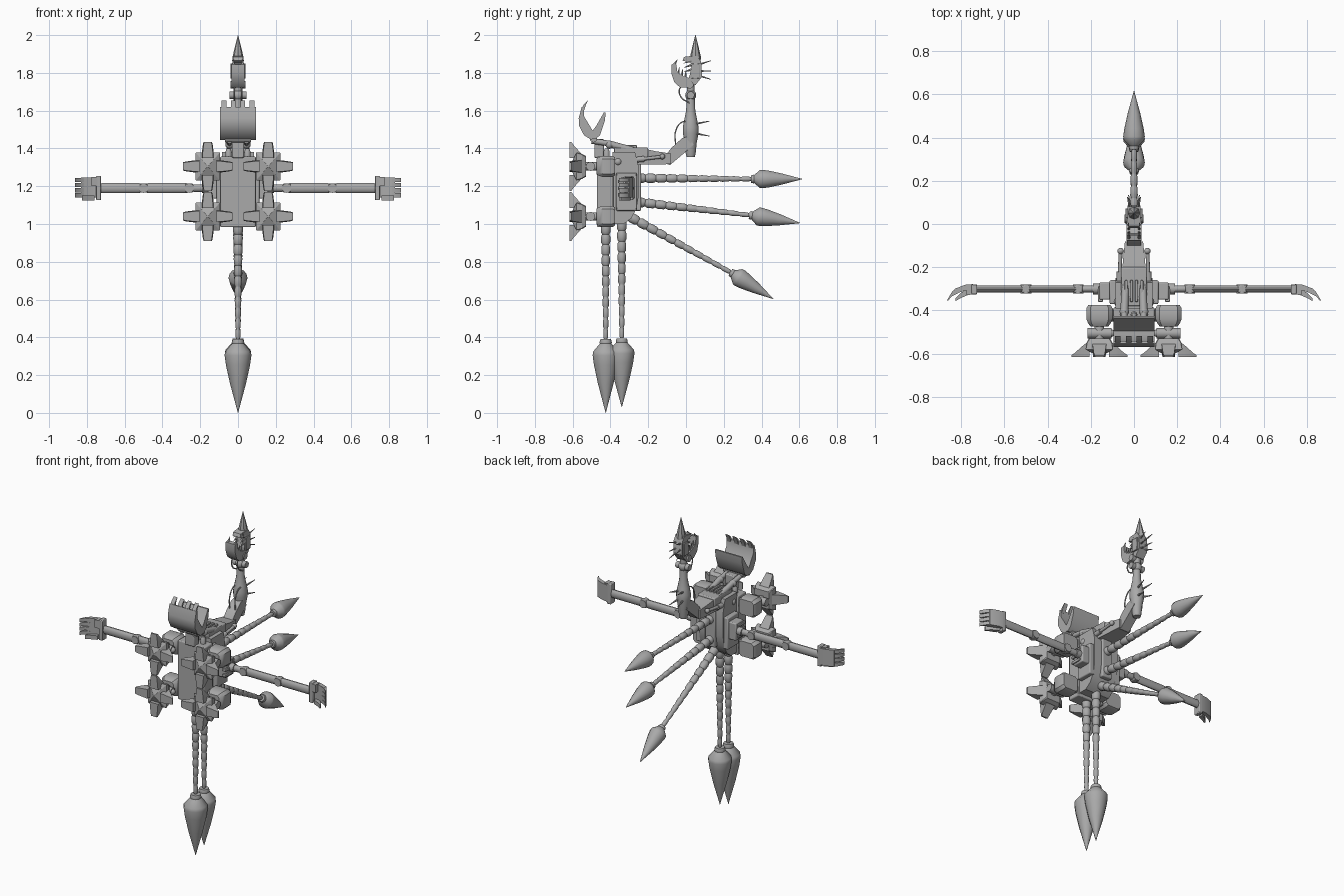
import bpy, math
from mathutils import Vector

steel = bpy.data.materials.new("grey_steel")
steel.diffuse_color = (0.4, 0.4, 0.4, 1)


def loft(name, rings, angle=35):
    """Closed skin over a list of equal-length point rings."""
    n = len(rings[0])
    verts = [tuple(p) for r in rings for p in r]
    faces = []
    for k in range(len(rings) - 1):
        for i in range(n):
            j = (i + 1) % n
            faces.append((k * n + i, k * n + j, (k + 1) * n + j, (k + 1) * n + i))
    faces += [tuple(range(n))[::-1], tuple(range((len(rings) - 1) * n, len(rings) * n))]
    me = bpy.data.meshes.new(name)
    me.from_pydata(verts, [], faces)
    ob = bpy.data.objects.new(name, me)
    bpy.context.collection.objects.link(ob)
    me.materials.append(steel)
    bpy.ops.object.select_all(action='DESELECT')
    ob.select_set(True)
    bpy.context.view_layer.objects.active = ob
    bpy.ops.object.mode_set(mode='EDIT')
    bpy.ops.mesh.select_all(action='SELECT')
    bpy.ops.mesh.normals_make_consistent(inside=False)
    bpy.ops.object.mode_set(mode='OBJECT')
    bpy.ops.object.shade_smooth_by_angle(angle=math.radians(angle))
    return ob


def lathe(name, a, b, profile, sides=14):
    """Profile of (fraction along a-b, radius) spun around the line a-b."""
    a, b = Vector(a), Vector(b)
    q = (b - a).to_track_quat('Z', 'Y')
    rings = []
    for t, r in profile:
        rings.append([a.lerp(b, t) + q @ Vector((r * math.cos(math.tau * i / sides),
                      r * math.sin(math.tau * i / sides), 0)) for i in range(sides)])
    return loft(name, rings)


def rod(name, a, b, r1, r2=None, sides=12):
    return lathe(name, a, b, [(0, r1), (1, r1 if r2 is None else r2)], sides)


def ball(name, c, r):
    c = Vector(c)
    prof = [(0.5 - 0.5 * math.cos(math.pi * k / 8), max(r * math.sin(math.pi * k / 8), 0.0005))
            for k in range(9)]
    return lathe(name, c - Vector((0, 0, r)), c + Vector((0, 0, r)), prof)


def slab(name, x0, x1, outline):
    """A (y, z) outline stretched from x0 to x1."""
    return loft(name, [[(x, y, z) for y, z in outline] for x in (x0, x1)])


def box(name, c, h, bevel=0.006):
    x, y, z = c
    ob = slab(name, x - h[0], x + h[0], [(y - h[1], z - h[2]), (y + h[1], z - h[2]),
                                         (y + h[1], z + h[2]), (y - h[1], z + h[2])])
    if bevel:
        m = ob.modifiers.new("edge", 'BEVEL')
        m.width, m.segments = bevel, 2
    return ob


def cable(name, pts, r=0.004):
    cu = bpy.data.curves.new(name, 'CURVE')
    cu.dimensions, cu.bevel_depth, cu.bevel_resolution = '3D', r, 1
    sp = cu.splines.new('BEZIER')
    sp.bezier_points.add(len(pts) - 1)
    for bp, p in zip(sp.bezier_points, pts):
        bp.co = p
        bp.handle_left_type = bp.handle_right_type = 'AUTO'
    cu.materials.append(steel)
    bpy.context.collection.objects.link(bpy.data.objects.new(name, cu))


# Torso: front plate, core with rounded lower back, spine and base
box("chest_plate", (0, -0.428, 1.17), (0.094, 0.043, 0.187))
slab("torso_core", -0.085, 0.085, [(-0.39, 1.0), (-0.33, 1.0), (-0.29, 1.03), (-0.262, 1.08),
                                   (-0.25, 1.15), (-0.25, 1.30), (-0.27, 1.38), (-0.39, 1.38)])
box("spine_plate", (0, -0.26, 1.2), (0.035, 0.022, 0.13))
box("upper_deck", (0, -0.29, 1.375), (0.06, 0.09, 0.03))
for x in (-0.036, -0.012, 0.012, 0.036):
    box("deck_rib", (x, -0.31, 1.405), (0.007, 0.05, 0.012), 0.003)
for x in (-0.05, 0, 0.05):
    lathe("deck_bolt", (x, -0.42, 1.35), (x, -0.42, 1.40), [(0, 0.016), (0.7, 0.016), (1, 0.009)])

# Tails: tapered beaded chains ending in a spearhead
SPEAR = [(0, 0.4), (0.04, 0.47), (0.06, 0.45), (0.17, 0.97), (0.22, 1.0), (0.35, 0.9),
         (0.6, 0.6), (0.85, 0.23), (1, 0.01)]


def tail(a, b, tip, r, beads=11):
    prof = []
    for k in range(beads):
        s = 0.027 - 0.015 * k / beads
        prof += [(k / beads, s * 0.78), ((k + 0.25) / beads, s), ((k + 0.8) / beads, s * 0.95),
                 ((k + 0.98) / beads, s * 0.72)]
    lathe("tail_chain", a, b, prof)
    lathe("tail_spearhead", b, tip, [(t, w * r) for t, w in SPEAR])


tail((0, -0.425, 1.0), (0, -0.425, 0.39), (0, -0.425, 0.0), 0.071)
tail((0, -0.34, 1.02), (0, -0.34, 0.395), (0, -0.34, 0.03), 0.069)
tail((0, -0.27, 1.243), (0, 0.345, 1.238), (0, 0.617, 1.238), 0.05)
tail((0, -0.27, 1.118), (0, 0.335, 1.047), (0, 0.605, 1.005), 0.05)
tail((0, -0.30, 1.04), (0, 0.235, 0.745), (0, 0.463, 0.603), 0.05)

for s in (-1, 1):
    # Side armour and shoulder
    box("side_panel", (s * 0.095, -0.315, 1.17), (0.018, 0.055, 0.10))
    box("shoulder_block", (s * 0.13, -0.31, 1.19), (0.03, 0.04, 0.055))
    for z in (1.155, 1.19, 1.225):
        box("shoulder_fin", (s * 0.155, -0.325, z), (0.012, 0.035, 0.009), 0.003)
    rod("shoulder_pin", (s * 0.10, -0.30, 1.19), (s * 0.19, -0.30, 1.19), 0.025)

    # Flattened arm pieces with joints
    for x0, x1, w in ((0.17, 0.25, 0.020), (0.26, 0.49, 0.027), (0.51, 0.735, 0.027)):
        rings = [[(s * x, -0.30 + 0.016 * math.cos(math.tau * i / 14),
                   1.19 + h * math.sin(math.tau * i / 14)) for i in range(14)]
                 for x, h in ((x0, w * 0.85), (x0 + 0.015, w), (x1 - 0.015, w), (x1, w * 0.85))]
        loft("arm_link", rings)
    for x in (0.258, 0.5):
        rod("arm_joint", (s * x, -0.321, 1.19), (s * x, -0.279, 1.19), 0.025)
        box("arm_clevis", (s * x, -0.30, 1.19), (0.02, 0.018, 0.024))

    # Hand: cuff, hollow palm, curled fingers and thumb
    box("hand_cuff", (s * 0.738, -0.302, 1.19), (0.013, 0.023, 0.064), 0.004)

    def bar(name, path, z0, z1):
        loft(name, [[(s * x, y - t, z0), (s * x, y + t, z0), (s * x, y + t, z1), (s * x, y - t, z1)]
                    for x, y, t in path])

    bar("palm", [(0.745, -0.292, 0.014), (0.78, -0.294, 0.013), (0.83, -0.312, 0.012)], 1.14, 1.245)
    bar("palm_rim", [(0.745, -0.305, 0.02), (0.775, -0.31, 0.02)], 1.20, 1.25)
    for k in range(4):
        z = 1.152 + 0.027 * k
        bar("finger", [(0.815, -0.308, 0.013), (0.84, -0.322, 0.011), (0.862, -0.352, 0.004)],
            z - 0.011, z + 0.011)
    bar("thumb", [(0.76, -0.31, 0.015), (0.80, -0.33, 0.012), (0.825, -0.35, 0.006)], 1.125, 1.15)

    # Four thruster legs: pod, linkage, faceted pad with four outer claws
    for zc in (1.305, 1.04):
        xc = s * 0.16

        def section(y, hx, hz, c=0.3):
            """Chamfered rectangle facing along y."""
            p = [(1, 1 - c), (1 - c, 1), (c - 1, 1), (-1, 1 - c),
                 (-1, c - 1), (c - 1, -1), (1 - c, -1), (1, c - 1)]
            return [(xc + a * hx, y, zc + b * hz) for a, b in p]

        loft("leg_pod", [section(-0.475, 0.04, 0.04), section(-0.46, 0.052, 0.05),
                         section(-0.44, 0.06, 0.056), section(-0.39, 0.06, 0.056),
                         section(-0.375, 0.052, 0.048)])
        rod("leg_axle", (s * 0.07, -0.42, zc), (s * 0.13, -0.42, zc), 0.03)
        rod("leg_shaft", (xc, -0.55, zc), (xc, -0.46, zc), 0.022)
        rod("leg_hinge", (xc - 0.055, -0.505, zc), (xc + 0.055, -0.505, zc), 0.024)
        ball("hinge_cap", (xc - s * 0.055, -0.505, zc), 0.017)
        loft("foot_pad", [section(-0.53, 0.05, 0.055, 0.12), section(-0.55, 0.06, 0.066, 0.06),
                          section(-0.58, 0.064, 0.074, 0.03), section(-0.615, 0.003, 0.003, 0.03)], 10)
        for k in range(4):
            ca, sa = round(math.cos(k * math.pi / 2)), round(math.sin(k * math.pi / 2))

            def put(u, v, y):
                return (xc + ca * u - sa * v, y, zc + sa * u + ca * v)

            rings = [[put(u, -w, yb), put(u, w, yb), put(u, w * 0.85, -0.616), put(u, -w * 0.85, -0.616)]
                     for u, w, yb in ((0.045, 0.034, -0.54), (0.07, 0.032, -0.557),
                                      (0.115, 0.026, -0.597), (0.13, 0.022, -0.607))]
            loft("foot_claw", rings)

    # Pistons beside the neck beam
    rod("piston_sleeve", (s * 0.07, -0.36, 1.33), (s * 0.066, -0.22, 1.345), 0.015)
    rod("piston_rod", (s * 0.066, -0.24, 1.343), (s * 0.062, -0.12, 1.357), 0.009)
    ball("piston_end", (s * 0.062, -0.125, 1.357), 0.015)
    ball("piston_mount", (s * 0.072, -0.36, 1.33), 0.022)

    # Scoop support links
    rod("scoop_link", (s * 0.045, -0.50, 1.44), (s * 0.045, -0.40, 1.425), 0.015)
    rod("scoop_strut", (s * 0.045, -0.41, 1.425), (s * 0.04, -0.28, 1.39), 0.018)
    ball("scoop_joint", (s * 0.045, -0.405, 1.42), 0.022)

# Scoop: curved front shell, back shell, end base and teeth
box("scoop_neck", (0, -0.46, 1.40), (0.032, 0.025, 0.05))
rod("scoop_hinge", (-0.07, -0.49, 1.452), (0.07, -0.49, 1.452), 0.02)
slab("scoop_front", -0.094, 0.094, [(-0.50, 1.445), (-0.54, 1.47), (-0.566, 1.52), (-0.568, 1.56),
                                    (-0.552, 1.62), (-0.542, 1.618), (-0.54, 1.57), (-0.51, 1.52),
                                    (-0.48, 1.47)])
slab("scoop_back", -0.094, 0.094, [(-0.52, 1.46), (-0.48, 1.45), (-0.455, 1.47), (-0.43, 1.545),
                                   (-0.425, 1.59), (-0.435, 1.59), (-0.475, 1.52)])
for x in (-0.075, -0.025, 0.025, 0.075):
    slab("scoop_tooth", x - 0.013, x + 0.013, [(-0.556, 1.605), (-0.54, 1.635), (-0.518, 1.655),
                                               (-0.53, 1.63), (-0.54, 1.60)])

# Neck: beam, elbow and bulging upright
loft("neck_beam", [[(-w, y, z - h), (w, y, z - h), (w, y, z + h), (-w, y, z + h)]
                   for y, z, w, h in ((-0.37, 1.355, 0.06, 0.045), (-0.25, 1.36, 0.058, 0.045),
                                      (-0.16, 1.35, 0.05, 0.035), (-0.08, 1.345, 0.042, 0.028))])
slab("neck_elbow", -0.032, 0.032, [(-0.125, 1.325), (-0.085, 1.312), (-0.01, 1.375), (0.04, 1.42),
                                   (0.02, 1.465), (-0.02, 1.455), (-0.075, 1.405), (-0.12, 1.35)])
lathe("neck_upright", (0, 0.025, 1.355), (0, 0.025, 1.68),
      [(0, 0.022), (0.06, 0.027), (0.22, 0.032), (0.38, 0.042), (0.48, 0.043), (0.6, 0.035),
       (0.75, 0.025), (1, 0.021)])
ball("neck_ball", (0, 0.025, 1.682), 0.03)
rod("neck_axle", (-0.045, 0.025, 1.682), (0.045, 0.025, 1.682), 0.02)
rod("head_mount", (0, 0.025, 1.69), (0, 0.025, 1.76), 0.021)
rod("jaw_axle", (-0.04, 0.02, 1.737), (0.04, 0.02, 1.737), 0.02)

# Head: skull, hooked jaw, teeth, horn and back spikes
slab("skull", -0.03, 0.03, [(0.005, 1.885), (0.06, 1.89), (0.08, 1.86), (0.085, 1.78), (0.05, 1.735),
                            (0.005, 1.745), (0.02, 1.79), (0.03, 1.84)])
slab("snout", -0.026, 0.026, [(0.03, 1.89), (-0.01, 1.885), (-0.018, 1.865), (0.035, 1.85)])
slab("jaw", -0.034, 0.034, [(0.03, 1.725), (-0.03, 1.722), (-0.062, 1.75), (-0.078, 1.80),
                            (-0.076, 1.845), (-0.052, 1.848), (-0.045, 1.80), (-0.01, 1.78), (0.03, 1.77)])
for s in (-1, 1):
    x = s * 0.024
    for y, z in ((-0.04, 1.795), (-0.022, 1.785), (-0.004, 1.778)):
        rod("jaw_tooth", (x, y, z), (x, y + 0.004, z + 0.035), 0.007, 0.001, 6)
    for z in (1.865, 1.842, 1.818):
        rod("skull_tooth", (x, 0.03, z), (x, -0.012, z - 0.014), 0.008, 0.001, 6)
    rod("jaw_fang", (x, -0.064, 1.84), (x, -0.045, 1.872), 0.010, 0.001, 6)
    box("cheek", (s * 0.033, 0.05, 1.81), (0.006, 0.022, 0.04), 0.003)
    for z, dz in ((1.845, 0.02), (1.81, 0.0), (1.785, -0.02)):
        rod("head_spike", (s * 0.015, 0.07, z), (s * 0.025, 0.133, z + dz), 0.006, 0.002, 6)
    for z, dz in ((1.53, 0.015), (1.48, -0.015)):
        rod("neck_spike", (s * 0.015, 0.05, z), (s * 0.03, 0.125, z + dz), 0.007, 0.002, 6)
lathe("horn", (0, 0.05, 1.85), (0, 0.05, 2.0), [(0, 0.024), (0.2, 0.03), (0.6, 0.016), (1, 0.001)], 8)

# Loose cables
for s in (-1, 1):
    x = s * 0.02
    cable("neck_cable", [(x, -0.055, 1.42), (x, -0.055, 1.49), (x, -0.02, 1.54), (x, 0.02, 1.54)])
    cable("head_cable", [(x, 0.02, 1.64), (x, -0.025, 1.67), (x, -0.035, 1.71), (x, -0.01, 1.745)])
